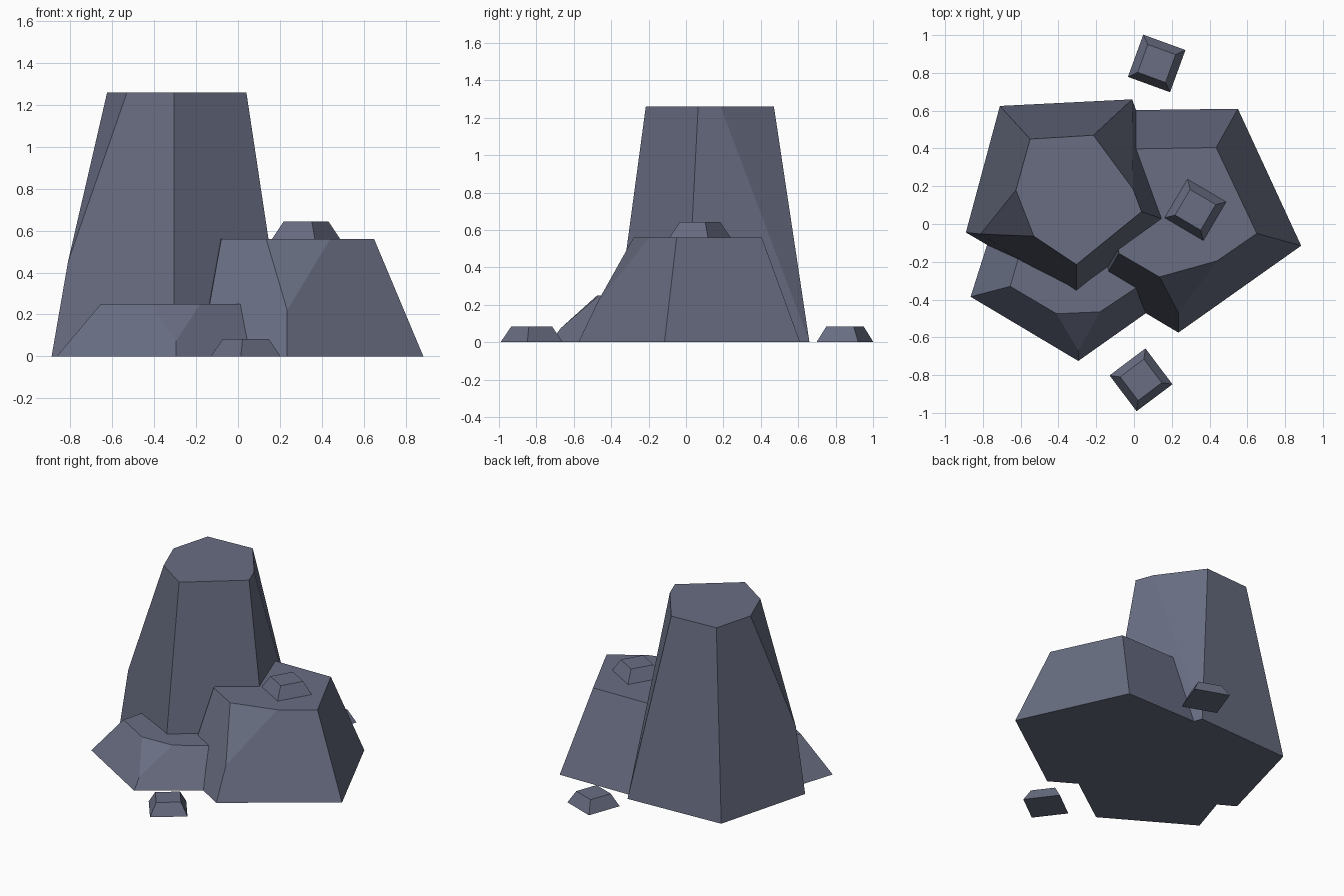
import bpy, bmesh, math

if "Cube" in bpy.data.objects:
    bpy.data.objects.remove(bpy.data.objects["Cube"])

slate = bpy.data.materials.new("slate grey")
slate.diffuse_color = (0.14, 0.155, 0.225, 1)
slate.use_nodes = True
slate.node_tree.nodes["Principled BSDF"].inputs["Base Color"].default_value = slate.diffuse_color


def rock(name, height, base, top, chips, faces):
    """Flat-topped rock: base ring, top ring, chipped corner points; faces index b/t/c points."""
    bm = bmesh.new()
    v = {}
    for key, pts in (("b", [(x, y, 0) for x, y in base]),
                     ("t", [(x, y, height) for x, y in top]), ("c", chips)):
        for i, p in enumerate(pts):
            v[f"{key}{i}"] = bm.verts.new(p)
    bm.faces.new([v[f"b{i}"] for i in reversed(range(len(base)))])
    bm.faces.new([v[f"t{i}"] for i in range(len(top))])
    for f in faces:
        bm.faces.new([v[k] for k in f.split()])
    bmesh.ops.recalc_face_normals(bm, faces=bm.faces)
    me = bpy.data.meshes.new(name)
    bm.to_mesh(me)
    bm.free()
    me.materials.append(slate)
    ob = bpy.data.objects.new(name, me)
    bpy.context.collection.objects.link(ob)
    return ob


# Tall rock, chipped at its left and back right corners
rock("tall_rock", 1.26,
     [(-.89, -.045), (-.305, -.385), (.23, 0), (-.01, .66), (-.71, .625)],
     [(-.53, -.065), (-.305, -.215), (.04, .065), (-.005, .185),
      (-.215, .47), (-.55, .45), (-.625, .18)],
     [(-.812, -.053, .45)],
     ["b0 b1 t1 t0 c0", "b1 b2 t2 t1", "b2 b3 t3 t2", "b3 t4 t3",
      "b3 b4 t5 t4", "b4 b0 c0 t6 t5", "c0 t0 t6"])

# Middle rock, chipped at its front corner
rock("middle_rock", 0.56,
     [(-.18, -.327), (.235, -.575), (.885, -.115), (.55, .61), (-.25, .6)],
     [(-.08, -.155), (.135, -.28), (.44, -.195), (.65, -.05), (.435, .405), (-.15, .395)],
     [(.235, -.47, .22)],
     ["b0 b1 c0 t1 t0", "b1 b2 t3 t2 c0", "c0 t2 t1",
      "b2 b3 t4 t3", "b3 b4 t5 t4", "b4 b0 t0 t5"])

# Low front rock, its back buried in the other two
rock("low_rock", 0.25,
     [(-.865, -.385), (-.295, -.725), (.25, -.34), (0, .1), (-.73, .04)],
     [(-.655, -.33), (-.41, -.475), (-.18, -.465), (.12, -.265), (0, .08), (-.55, .04)],
     [(-.295, -.67, .075)],
     ["b0 b1 c0 t1 t0", "b1 b2 t3 t2 c0", "c0 t2 t1",
      "b2 b3 t4 t3", "b3 b4 t5 t4", "b4 b0 t0 t5"])

# Square pebbles: two on the ground, one on the middle rock
for name, x, y, z, turn in (("back_pebble", .12, .85, 0, 115),
                            ("front_pebble", .037, -.825, 0, 82),
                            ("top_pebble", .325, .075, .56, 104.5)):
    def ring(r):
        return [(r * math.cos(math.radians(turn + 90 * i)),
                 r * math.sin(math.radians(turn + 90 * i))) for i in range(4)]
    pebble = rock(name, .083, ring(.168), ring(.111), [],
                  [f"b{i} b{(i + 1) % 4} t{(i + 1) % 4} t{i}" for i in range(4)])
    pebble.location = (x, y, z)
